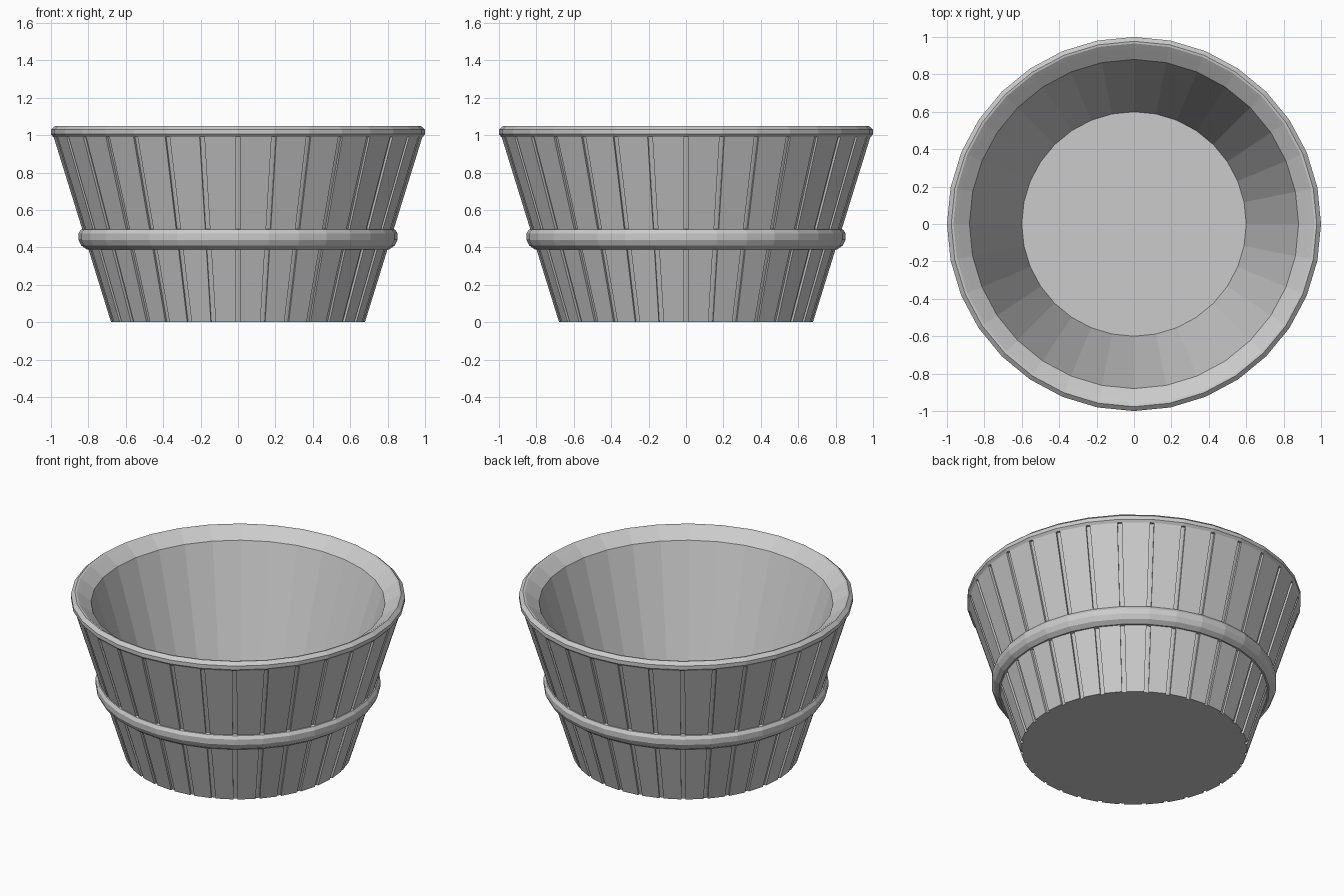
import bpy, bmesh
from math import sin, cos, pi
from mathutils import Vector

cube = bpy.data.objects.get("Cube")
if cube:
    bpy.data.objects.remove(cube, do_unlink=True)

SIDES = 32
DEPTH = 0.014        # groove depth
HALF_GAP = 0.013     # half of the groove width

grey = bpy.data.materials.new("light grey")
grey.use_nodes = True
grey.diffuse_color = (0.6, 0.6, 0.6, 1)
grey.node_tree.nodes["Principled BSDF"].inputs["Base Color"].default_value = (0.6, 0.6, 0.6, 1)


def finish(name, bm):
    mesh = bpy.data.meshes.new(name)
    bm.to_mesh(mesh)
    bm.free()
    mesh.materials.append(grey)
    obj = bpy.data.objects.new(name, mesh)
    bpy.context.collection.objects.link(obj)
    return obj


def point(r, z, i):
    a = 2 * pi * i / SIDES
    return Vector((r * sin(a), -r * cos(a), z))


def lathe(name, profile, capped=False, closed=False):
    """Turn a list of (radius, height) points around the z axis."""
    bm = bmesh.new()
    rings = [[bm.verts.new(point(r, z, i)) for i in range(SIDES)] for r, z in profile]
    pairs = list(zip(rings, rings[1:]))
    if closed:
        pairs.append((rings[-1], rings[0]))
    for low, high in pairs:
        for i in range(SIDES):
            j = (i + 1) % SIDES
            bm.faces.new((low[i], low[j], high[j], high[i]))
    if capped:
        bm.faces.new(rings[0][::-1])
        bm.faces.new(rings[-1])
    bmesh.ops.recalc_face_normals(bm, faces=bm.faces)
    return finish(name, bm)


def wall_radius(z):
    return 0.68 + 0.31 * z


# Vessel: recessed outer wall, rolled rim, inner wall and floor
TOP = 0.99
lathe("vessel", [
    (wall_radius(0) - DEPTH, 0), (wall_radius(TOP) - DEPTH, TOP),
    (wall_radius(TOP), TOP), (1.0, 1.005), (1.0, 1.03), (0.977, 1.05),
    (0.965, 1.048), (0.94, 1.03), (0.88, 0.985), (0.6, 0.08),
], capped=True)

# Staves: raised flat panels, leaving a narrow groove between neighbours
bm = bmesh.new()
for i in range(SIDES):
    corners = []
    for z in (0, TOP):
        for inset in (0, DEPTH + 0.002):
            a = point(wall_radius(z) - inset, z, i)
            b = point(wall_radius(z) - inset, z, i + 1)
            trim = (b - a).normalized() * HALF_GAP
            corners += [bm.verts.new(a + trim), bm.verts.new(b - trim)]
    a, b, c, d, e, f, g, h = corners
    for face in ((a, b, f, e), (c, a, e, g), (b, d, h, f), (a, c, d, b), (c, g, h, d), (e, f, h, g)):
        bm.faces.new(face)
bmesh.ops.recalc_face_normals(bm, faces=bm.faces)
finish("staves", bm)

# Hoop: rounded band around the middle
lathe("hoop", [
    (0.78, 0.39), (0.81, 0.39), (0.838, 0.41), (0.853, 0.44),
    (0.853, 0.475), (0.84, 0.495), (0.81, 0.5),
], closed=True)
